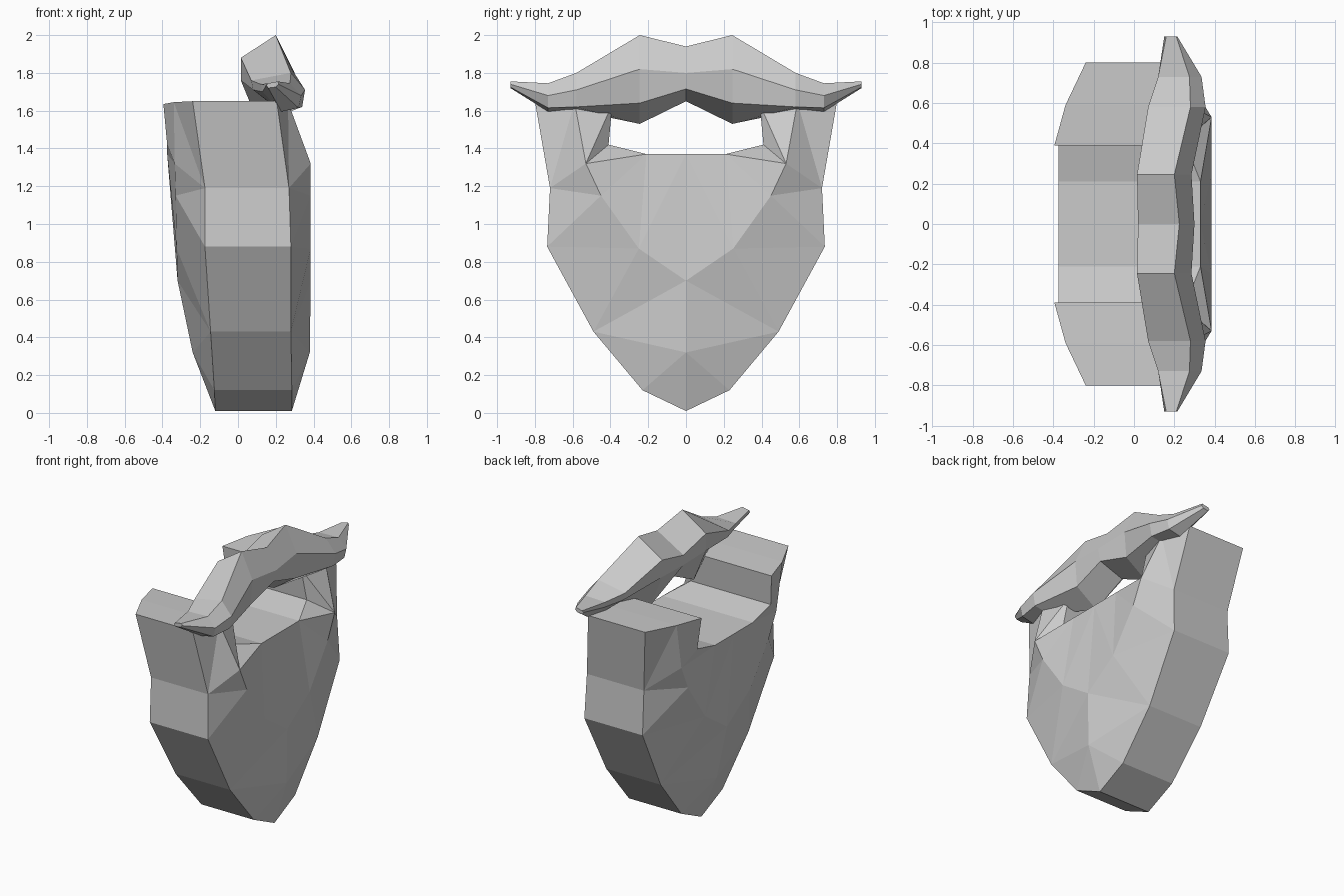
import bpy
import bmesh

cube = bpy.data.objects.get("Cube")
if cube:
    bpy.data.objects.remove(cube, do_unlink=True)

# One plain grey for everything
grey = bpy.data.materials.new("light_grey")
grey.use_nodes = True
grey.diffuse_color = (0.6, 0.6, 0.6, 1)
bsdf = next(n for n in grey.node_tree.nodes if n.type == "BSDF_PRINCIPLED")
bsdf.inputs["Base Color"].default_value = grey.diffuse_color


def finish(name, bm):
    """Mirror a half mesh across y = 0, weld the seam and make a flat-shaded object."""
    half = bm.verts[:] + bm.edges[:] + bm.faces[:]
    bmesh.ops.mirror(bm, geom=half, axis="Y", merge_dist=0.0005)
    bmesh.ops.remove_doubles(bm, verts=bm.verts[:], dist=0.0005)
    bmesh.ops.recalc_face_normals(bm, faces=bm.faces[:])
    mesh = bpy.data.meshes.new(name)
    bm.to_mesh(mesh)
    bm.free()
    mesh.materials.append(grey)
    obj = bpy.data.objects.new(name, mesh)
    bpy.context.scene.collection.objects.link(obj)
    return obj


def build_beard():
    # Half outline from chin tip round the side to the mouth notch: y, z, front x, back x
    rim = [
        (0, 0.01, 0.285, -0.12),
        (0.23, 0.12, 0.285, -0.125),
        (0.49, 0.43, 0.28, -0.145),
        (0.735, 0.88, 0.28, -0.175),
        (0.72, 1.19, 0.27, -0.175),
        (0.80, 1.65, 0.205, -0.24),
        (0.59, 1.645, 0.265, -0.34),
        (0.39, 1.635, 0.22, -0.395),
        (0.41, 1.42, 0.25, -0.375),
        (0.21, 1.37, 0.33, -0.375),
        (0, 1.37, 0.33, -0.375),
    ]
    # Raised points inside the outline, from cheek down to chin
    bulge = [
        (0.53, 1.32, 0.385, -0.335),
        (0.45, 1.15, 0.385, -0.33),
        (0.25, 0.87, 0.385, -0.325),
        (0, 0.70, 0.385, -0.32),
        (0, 0.32, 0.38, -0.24),
    ]
    bm = bmesh.new()
    rings = []
    for side in (2, 3):
        (tip, chin, jaw, cheek, temple, top_out, top_mid, top_in,
         notch, lip, lip_mid) = ring = [bm.verts.new((p[side], p[0], p[1])) for p in rim]
        crest, upper, lower, middle, low = [
            bm.verts.new((p[side], p[0], p[1])) for p in bulge]
        rings.append(ring)
        for face in (
            (tip, chin, low), (chin, jaw, low), (jaw, middle, low),
            (jaw, lower, middle), (jaw, cheek, lower), (cheek, upper, lower),
            (cheek, temple, upper), (temple, crest, upper),
            (temple, top_mid, crest), (temple, top_out, top_mid),
            (top_mid, top_in, crest), (top_in, notch, crest),
            (crest, notch, lip), (crest, lip, upper), (lip, lower, upper),
            (lip, lip_mid, lower), (lip_mid, middle, lower),
        ):
            bm.faces.new(face)
    # Side wall joining front and back
    front, back = rings
    for k in range(len(rim) - 1):
        bm.faces.new((front[k], front[k + 1], back[k + 1], back[k]))
    return finish("beard", bm)


def build_moustache():
    # Cross-sections from the middle to the tip, each a loop of (x, z):
    # crown, back upper, back lower, underside, front lower, front upper
    sections = {
        0: [(0.225, 1.94), (0.02, 1.82), (0.02, 1.75), (0.10, 1.65), (0.28, 1.715), (0.30, 1.80)],
        0.245: [(0.20, 2.0), (0.015, 1.88), (0.015, 1.76), (0.11, 1.53), (0.27, 1.64), (0.285, 1.82)],
        0.58: [(0.28, 1.80), (0.07, 1.76), (0.08, 1.71), (0.22, 1.60), (0.34, 1.62), (0.355, 1.71)],
        0.73: [(0.275, 1.745), (0.12, 1.74), (0.13, 1.70), (0.23, 1.595), (0.32, 1.615), (0.335, 1.68)],
        0.93: [(0.21, 1.755), (0.16, 1.745), (0.15, 1.735), (0.16, 1.72), (0.20, 1.725), (0.215, 1.74)],
    }
    bm = bmesh.new()
    loops = [[bm.verts.new((x, y, z)) for x, z in pts] for y, pts in sections.items()]
    for a, b in zip(loops, loops[1:]):
        for k in range(len(a)):
            n = (k + 1) % len(a)
            bm.faces.new((a[k], a[n], b[n], b[k]))
    bm.faces.new(loops[-1])
    return finish("moustache", bm)


build_beard()
build_moustache()
